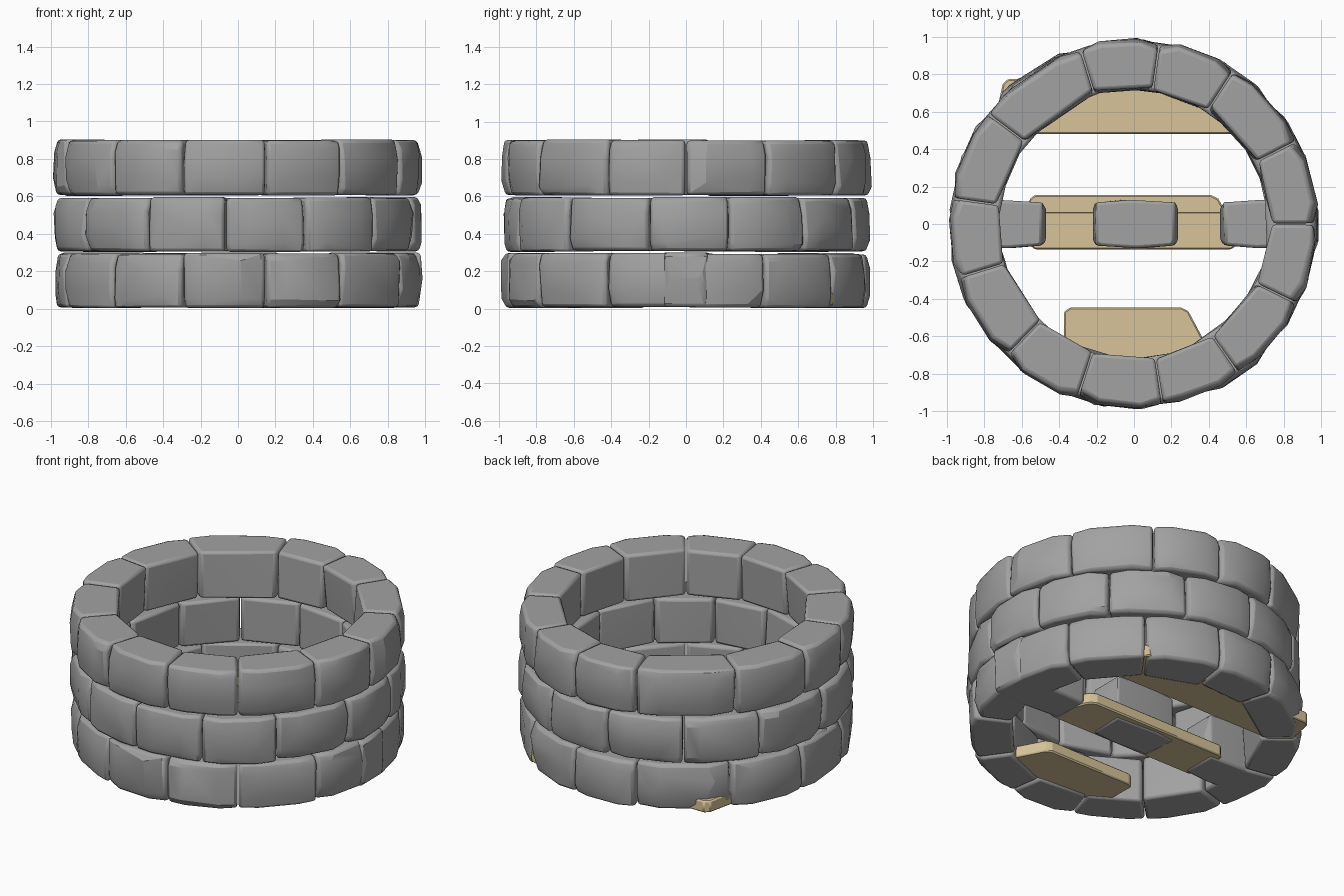
import bpy, bmesh, math, random

if "Cube" in bpy.data.objects:
    bpy.data.objects.remove(bpy.data.objects["Cube"])

random.seed(4)


def material(name, rgb):
    m = bpy.data.materials.new(name)
    m.diffuse_color = (*rgb, 1)
    m.use_nodes = True
    m.node_tree.nodes["Principled BSDF"].inputs["Base Color"].default_value = m.diffuse_color
    return m


STONE = material("grey stone", (0.36, 0.36, 0.36))
WOOD = material("pale wood", (0.68, 0.55, 0.32))


def hull_object(name, points, mat, bevel, segments=2):
    """Convex block around the points with softened edges."""
    bm = bmesh.new()
    for p in points:
        bm.verts.new(p)
    res = bmesh.ops.convex_hull(bm, input=bm.verts)
    loose = {g for g in res["geom_interior"] + res["geom_unused"]
             if isinstance(g, bmesh.types.BMVert)}
    bmesh.ops.delete(bm, geom=list(loose), context='VERTS')
    bmesh.ops.dissolve_limit(bm, angle_limit=math.radians(2),
                             verts=bm.verts, edges=bm.edges)
    bmesh.ops.recalc_face_normals(bm, faces=bm.faces)
    me = bpy.data.meshes.new(name)
    bm.to_mesh(me)
    bm.free()
    me.materials.append(mat)
    ob = bpy.data.objects.new(name, me)
    bpy.context.collection.objects.link(ob)
    mod = ob.modifiers.new("soft edges", 'BEVEL')
    mod.width = bevel
    mod.segments = segments
    mod.limit_method = 'ANGLE'
    mod.angle_limit = math.radians(35)
    bpy.ops.object.select_all(action='DESELECT')
    ob.select_set(True)
    bpy.context.view_layer.objects.active = ob
    bpy.ops.object.shade_smooth_by_angle(angle=math.radians(25))
    return ob


def jit(a):
    return random.uniform(-a, a)


def ring_stone(name, a0, a1, z0, z1):
    """Wedge stone: flat top, bottom and inside, chipped bulging outside."""
    span = a1 - a0
    a0, a1 = math.radians(a0 + 0.25), math.radians(a1 - 0.25)
    mid, half = (a0 + a1) / 2, (a1 - a0) / 2
    top = z1 - random.uniform(0.0, 0.008)
    bot = z0 + random.uniform(0.002, 0.01)
    r_mid = 0.99 + jit(0.008)
    pts = []

    def add(r, a, z):
        pts.append((r * math.cos(a), r * math.sin(a), z))

    for z in (bot, top):
        # inner corners lie on one chord
        ri = 0.735 + jit(0.012)
        add(ri, a0, z)
        add(ri + jit(0.01), a1, z)
        # outer corners, slightly worn back
        for a in (a0, a1):
            add(0.945 + jit(0.018), a, z)
        for t in (-0.5, 0.5):
            add(r_mid - 0.025 + jit(0.008), mid + t * half, z)
    # bulge of the outer face, with uneven spots giving chipped facets
    for s in (-1, 1):
        for h in (0.25, 0.75):
            z = bot + (top - bot) * (h + jit(0.12))
            add(r_mid - 0.002 - random.uniform(0, 0.01),
                mid + s * half * random.uniform(0.4, 0.65), z)
            add(0.962 + jit(0.012), mid + s * half, z)
    # faint bulge of the inner face
    add(0.715 + 0.0003 * (30 - span), mid + jit(half * 0.4), (bot + top) / 2 + jit(0.06))
    hull_object(name, pts, STONE, 0.018)


# three staggered courses, joint angles in degrees
courses = (
    ("bottom_stone", 0.0, 0.298,
     (-163, -134, -108, -81, -55, -26, 0, 26, 54, 82, 107, 141, 170)),
    ("middle_stone", 0.3, 0.598,
     (-148, -120, -94, -68, -41, -12, 14, 41, 69, 96, 124, 152, 182)),
    ("top_stone", 0.6, 0.905,
     (-163, -134, -108, -81, -55, -26, 0, 27, 57, 82, 107, 143, 172)),
)
for name, z0, z1, joints in courses:
    ends = joints[1:] + (joints[0] + 360,)
    for i, (a0, a1) in enumerate(zip(joints, ends)):
        ring_stone(f"{name}_{i + 1}", a0, a1, z0, z1)


# row of stones across the middle
def cross_stone(name, x0, x1):
    xm, pts = (x0 + x1) / 2, []
    for z in (0.008, 0.3):
        for y in (-0.115, 0.115):
            pts += [(x0 + 0.02 + jit(0.01), y, z), (x1 - 0.02 + jit(0.01), y, z)]
            pts.append((xm + jit(0.08), y * 1.12, z))
    pts += [(x, y, 0.16) for x in (x0, x1) for y in (-0.09, 0.08)]
    hull_object(name, pts, STONE, 0.025)


cross_stone("cross_stone_left", -0.96, -0.47)
cross_stone("cross_stone_middle", -0.22, 0.235)
cross_stone("cross_stone_right", 0.46, 0.985)


# floor planks from top outlines
def plank(name, outline, z0, z1):
    pts = [(x, y, z) for x, y in outline for z in (z0, z1)]
    hull_object(name, pts, WOOD, 0.008, 1)


plank("front_plank", [(-0.37, -0.74), (0.41, -0.74), (0.42, -0.71), (0.36, -0.60),
                      (0.29, -0.465), (0.25, -0.445), (-0.34, -0.445),
                      (-0.375, -0.47)], 0.015, 0.09)
plank("middle_plank", [(-0.53, -0.135), (0.52, -0.135), (0.55, -0.11), (0.47, 0.10),
                       (0.45, 0.135), (0.41, 0.155), (-0.53, 0.155),
                       (-0.56, 0.13), (-0.56, -0.11)], 0.015, 0.09)
plank("back_plank", [(-0.76, 0.48), (0.66, 0.48), (0.68, 0.51), (0.57, 0.77),
                     (0.54, 0.785), (-0.67, 0.775), (-0.70, 0.75)], 0.015, 0.09)
# thin seams along the plank tops
for name, x0, x1, y in (("front_seam", -0.37, 0.33, -0.55),
                        ("middle_seam", -0.55, 0.48, 0.062),
                        ("back_seam", -0.68, 0.6, 0.668)):
    hull_object(name, [(x, y + d, z) for x in (x0, x1) for d in (-0.002, 0.002)
                       for z in (0.085, 0.092)], WOOD, 0.0005, 1)
